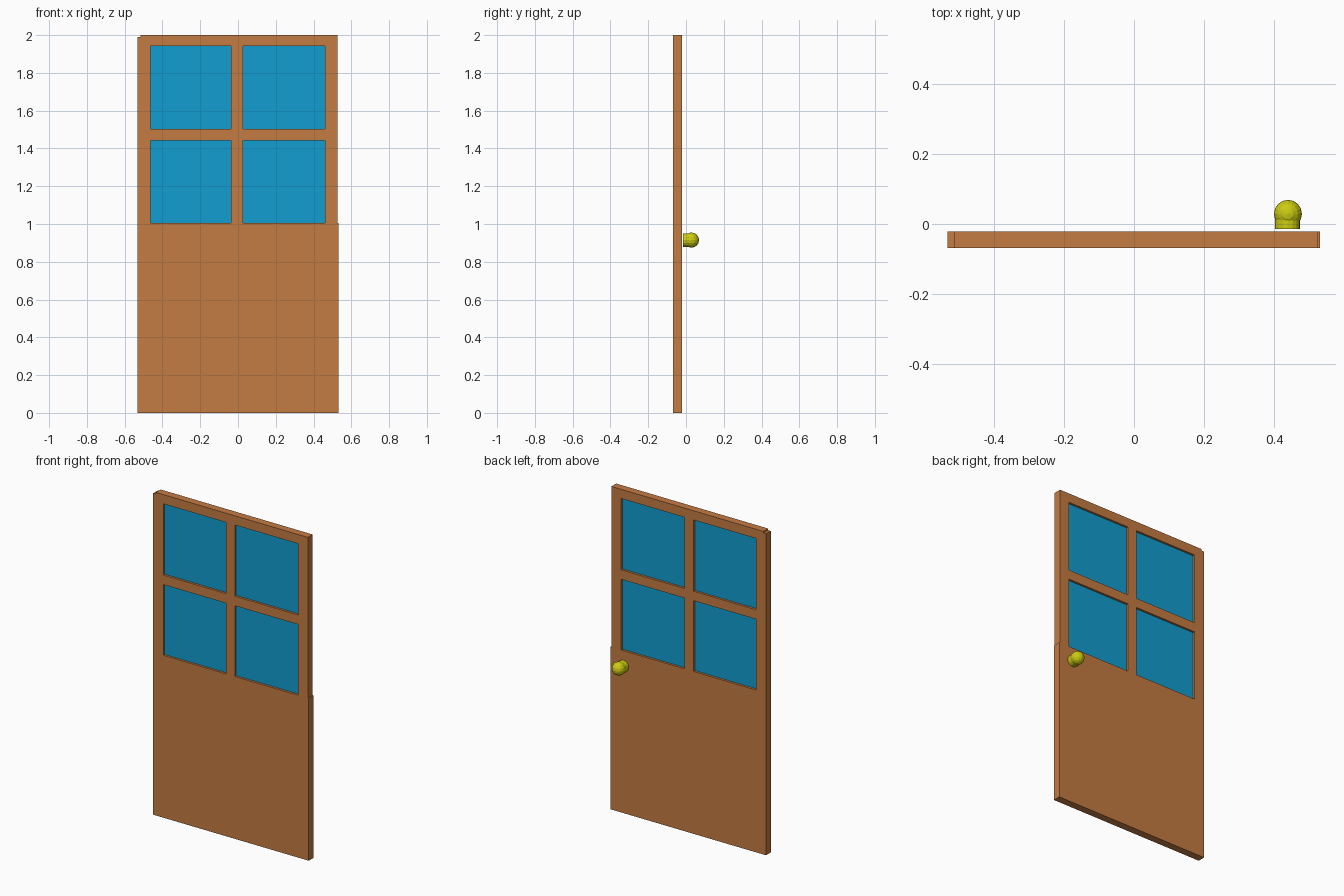
import bpy
import math

cube = bpy.data.objects.get("Cube")
if cube:
    bpy.data.objects.remove(cube, do_unlink=True)


def material(name, rgb):
    m = bpy.data.materials.new(name)
    m.use_nodes = True
    m.diffuse_color = (*rgb, 1)
    m.node_tree.nodes["Principled BSDF"].inputs["Base Color"].default_value = (*rgb, 1)
    return m


wood = material("orange wood", (0.55, 0.2, 0.055))
glass = material("blue glass", (0.006, 0.34, 0.63))
brass = material("yellow brass", (0.6, 0.6, 0.006))

FRONT, BACK = -0.068, -0.021
MID = (FRONT + BACK) / 2


def finish(name, mat):
    obj = bpy.context.object
    obj.name = obj.data.name = name
    obj.data.materials.append(mat)
    return obj


def slab(name, x0, x1, z0, z1, mat=wood, depth=BACK - FRONT):
    """Upright board centred in the door's thickness."""
    bpy.ops.mesh.primitive_cube_add(size=1, location=((x0 + x1) / 2, MID, (z0 + z1) / 2))
    obj = finish(name, mat)
    obj.scale = (x1 - x0, depth, z1 - z0)
    bpy.ops.object.transform_apply(location=False, rotation=False, scale=True)


# Solid lower half
slab("lower_panel", -0.533, 0.532, 0, 1.005)

# Window frame: stiles, rails and glazing bars
slab("right_stile", -0.533, -0.464, 1.005, 1.99)
slab("left_stile", 0.46, 0.526, 1.005, 1.97)
slab("top_rail", -0.515, 0.526, 1.943, 2.0)
slab("middle_rail", -0.464, 0.46, 1.443, 1.502)
for half, z0, z1 in (("lower", 1.005, 1.443), ("upper", 1.502, 1.943)):
    slab(half + "_glazing_bar", -0.036, 0.026, z0, z1)
    # Recessed panes
    slab(half + "_right_pane", -0.464, -0.036, z0, z1, glass, 0.02)
    slab(half + "_left_pane", 0.026, 0.46, z0, z1, glass, 0.02)

# Knob on the back
bpy.ops.mesh.primitive_cylinder_add(vertices=16, radius=0.036, depth=0.045,
                                    location=(0.439, 0.0075, 0.914),
                                    rotation=(math.pi / 2, 0, 0))
finish("knob_stem", brass)
bpy.ops.mesh.primitive_uv_sphere_add(segments=16, ring_count=8, radius=0.04,
                                     location=(0.44, 0.029, 0.915))
finish("door_knob", brass)
